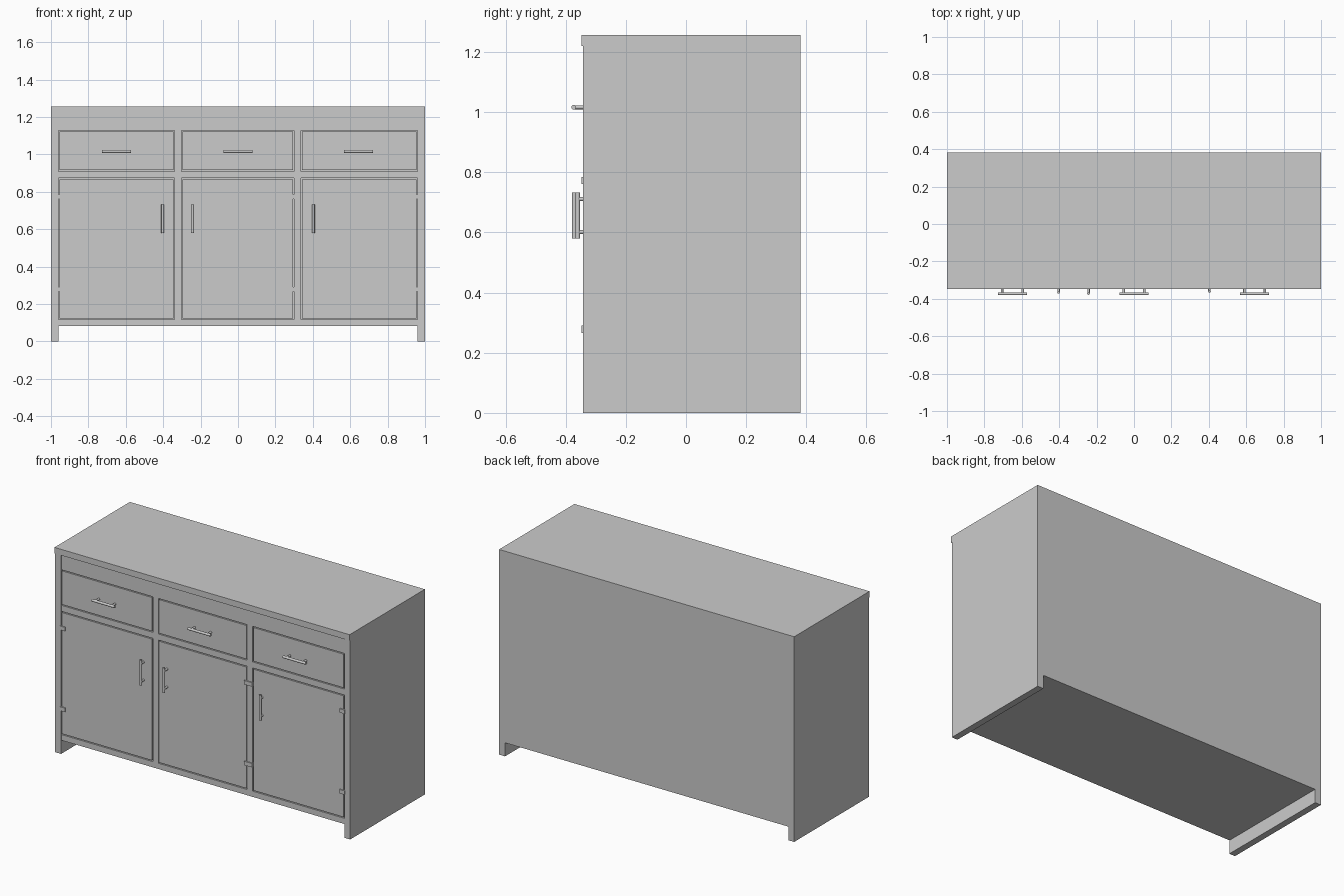
import bpy
from mathutils import Vector

if "Cube" in bpy.data.objects:
    bpy.data.objects.remove(bpy.data.objects["Cube"])


def box(name, x0, x1, y0, y1, z0, z1):
    bpy.ops.mesh.primitive_cube_add(size=1, location=((x0 + x1) / 2, (y0 + y1) / 2, (z0 + z1) / 2))
    ob = bpy.context.object
    ob.name = name
    ob.scale = (x1 - x0, y1 - y0, z1 - z0)
    bpy.ops.object.transform_apply(location=False, rotation=False, scale=True)
    return ob


def rod(name, a, b, r):
    a, b = Vector(a), Vector(b)
    d = b - a
    bpy.ops.mesh.primitive_cylinder_add(vertices=16, radius=r, depth=d.length, location=(a + b) / 2)
    ob = bpy.context.object
    ob.name = name
    ob.rotation_euler = d.to_track_quat('Z', 'Y').to_euler()
    bpy.ops.object.shade_smooth_by_angle()
    return ob


def handle(name, centre, axis):
    # bar plus two posts running back into the front
    c, ax = Vector(centre), Vector(axis)
    rod(name + "_bar", c - ax * 0.077, c + ax * 0.077, 0.0078)
    for i, s in enumerate((-1, 1)):
        p = c + ax * 0.055 * s
        rod(f"{name}_post_{i + 1}", p, (p.x, FRONT + 0.008, p.z), 0.0065)


FRONT, BACK = -0.342, 0.381
FRAME = FRONT + 0.002
INNER = FRAME + 0.035
GAP = 0.006

# carcass
for side, s in (("left", -1), ("right", 1)):
    x = sorted((s * 0.96, s * 1.0))
    box(side + "_side_panel", x[0], x[1], FRONT, BACK, 0, 1.22)
box("top_board", -1, 1, FRONT - 0.006, BACK, 1.22, 1.257)
box("bottom_board", -0.96, 0.96, INNER, BACK, 0.083, 0.118)
box("back_panel", -0.96, 0.96, BACK - 0.02, BACK, 0.118, 1.22)

# face frame
box("bottom_rail", -0.96, 0.96, FRAME, INNER, 0.083, 0.118)
box("middle_rail", -0.96, 0.96, FRAME, INNER, 0.873, 0.91)
box("top_rail", -0.96, 0.96, FRAME, INNER, 1.128, 1.22)
for name, x0, x1 in (("left_stile", -0.339, -0.302), ("right_stile", 0.3, 0.337)):
    box(name + "_lower", x0, x1, FRAME, INNER, 0.118, 0.873)
    box(name + "_upper", x0, x1, FRAME, INNER, 0.91, 1.128)

# bays: opening, door handle x and y, drawer handle x, hinge span
bays = (
    ("left", -0.96, -0.339, -0.403, -0.365, -0.65, (-0.965, -0.93)),
    ("centre", -0.302, 0.3, -0.243, -0.371, 0.0, (0.282, 0.338)),
    ("right", 0.337, 0.96, 0.403, -0.36, 0.645, (0.93, 0.965)),
)
for name, x0, x1, hx, hy, dx, hinge in bays:
    box(name + "_door", x0 + GAP, x1 - GAP, FRAME, INNER, 0.118 + GAP, 0.873 - GAP)
    box(name + "_drawer_front", x0 + GAP, x1 - GAP, FRAME, INNER, 0.91 + GAP, 1.128 - GAP)
    handle(name + "_door_handle", (hx, hy, 0.656), (0, 0, 1))
    handle(name + "_drawer_handle", (dx, -0.373, 1.016), (1, 0, 0))
    for level, z in (("lower", 0.278), ("upper", 0.773)):
        box(f"{name}_{level}_hinge", hinge[0], hinge[1], FRONT - 0.005, FRAME + 0.01, z - 0.012, z + 0.012)
